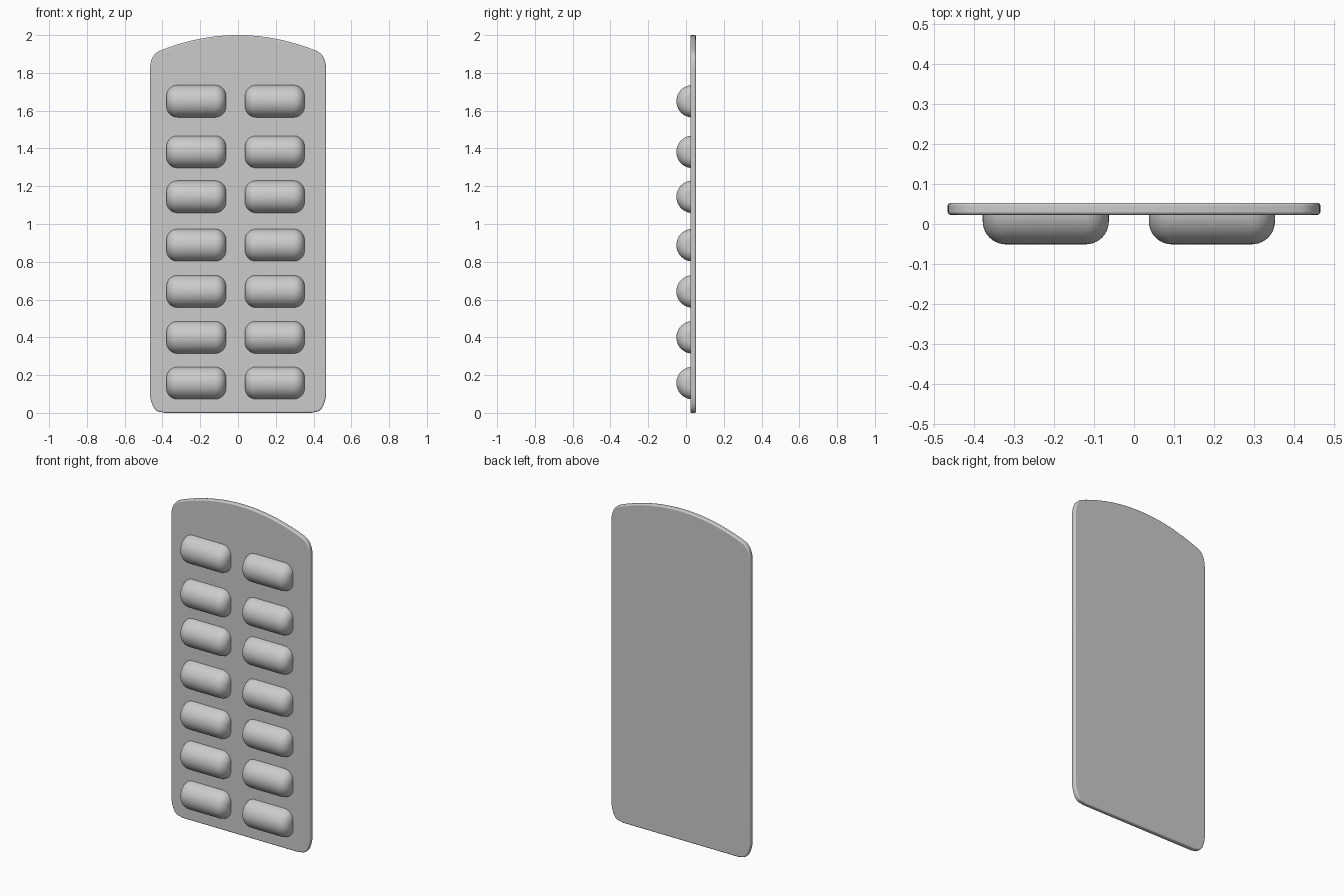
import bpy, bmesh, math
from mathutils import Vector

cube = bpy.data.objects.get("Cube")
if cube:
    bpy.data.objects.remove(cube)

# One plain grey for the whole pack
grey = bpy.data.materials.new("light_grey")
grey.use_nodes = True
colour = (0.6, 0.6, 0.6, 1)
grey.diffuse_color = colour
grey.node_tree.nodes["Principled BSDF"].inputs["Base Color"].default_value = colour


def finish(bm, name, location=(0, 0, 0)):
    bmesh.ops.recalc_face_normals(bm, faces=bm.faces)
    mesh = bpy.data.meshes.new(name)
    bm.to_mesh(mesh)
    bm.free()
    mesh.materials.append(grey)
    obj = bpy.data.objects.new(name, mesh)
    obj.location = location
    bpy.context.collection.objects.link(obj)
    return obj


def shade(obj):
    bpy.ops.object.select_all(action="DESELECT")
    obj.select_set(True)
    bpy.context.view_layer.objects.active = obj
    bpy.ops.object.shade_smooth_by_angle(angle=math.radians(40))


def quad_curve(a, b, c, steps):
    a, b, c = Vector(a), Vector(b), Vector(c)
    ts = [i / steps for i in range(steps + 1)]
    return [a * (1 - t) ** 2 + b * 2 * t * (1 - t) + c * t * t for t in ts]


# Backing card: right half outline from bottom to crown, then mirrored
W, FRONT, BACK = 0.467, 0.023, 0.053
half = quad_curve((0.41, 0.005), (0.455, 0.005), (W, 0.1), 8)
half += quad_curve((W, 1.81), (W, 1.89), (0.42, 1.915), 8)
half += quad_curve((0.42, 1.915), (0.21, 2.0), (0, 2.0), 12)[1:]
half.insert(0, Vector((0.39, 0)))
outline = half + [Vector((-p.x, p.y)) for p in reversed(half[:-1])]

bm = bmesh.new()
face = bm.faces.new([bm.verts.new((p.x, FRONT, p.y)) for p in outline])
grown = bmesh.ops.extrude_face_region(bm, geom=[face], use_keep_orig=True)
moved = [v for v in grown["geom"] if isinstance(v, bmesh.types.BMVert)]
bmesh.ops.translate(bm, verts=moved, vec=(0, BACK - FRONT, 0))
card = finish(bm, "backing_card")
bevel = card.modifiers.new("soft_rim", "BEVEL")
bevel.width = 0.007
bevel.segments = 3
bevel.limit_method = "ANGLE"
bevel.angle_limit = math.radians(50)
shade(card)

# Blister pocket: capsule profile spun half a turn around the x axis
LENGTH, RADIUS, AXIS_Y, END = 0.158, 0.086, 0.035, 0.058
profile = [Vector((LENGTH, 0))]
for i in range(11):
    a = i / 10 * math.pi / 2
    profile.append(Vector((LENGTH - END + END * math.cos(a),
                           RADIUS - END + END * math.sin(a))))
profile += [Vector((-p.x, p.y)) for p in reversed(profile)]
bm = bmesh.new()
verts = [bm.verts.new((p.x, 0, p.y)) for p in profile]
edges = [bm.edges.new(pair) for pair in zip(verts, verts[1:])]
bmesh.ops.spin(bm, geom=verts + edges, cent=(0, 0, 0), axis=(1, 0, 0),
               angle=math.pi, steps=24)
bmesh.ops.remove_doubles(bm, verts=bm.verts, dist=1e-5)
if sum(v.co.y for v in bm.verts) > 0:
    for v in bm.verts:
        v.co.y *= -1
pocket = finish(bm, "pocket")
# Open half shell: make sure the normals point outward
bm = bmesh.new()
bm.from_mesh(pocket.data)
if sum(f.normal.y * f.calc_area() for f in bm.faces) > 0:
    bmesh.ops.reverse_faces(bm, faces=bm.faces)
bm.to_mesh(pocket.data)
bm.free()
shade(pocket)

# Two columns of seven pockets sharing the same mesh
rows = [0.158, 0.4, 0.643, 0.888, 1.144, 1.382, 1.65]
for side, x in (("right", -0.221), ("left", 0.195)):
    for i, z in enumerate(rows, 1):
        copy = bpy.data.objects.new(f"pocket_{side}_{i}", pocket.data)
        copy.location = (x, AXIS_Y, z)
        bpy.context.collection.objects.link(copy)
bpy.data.objects.remove(pocket)
